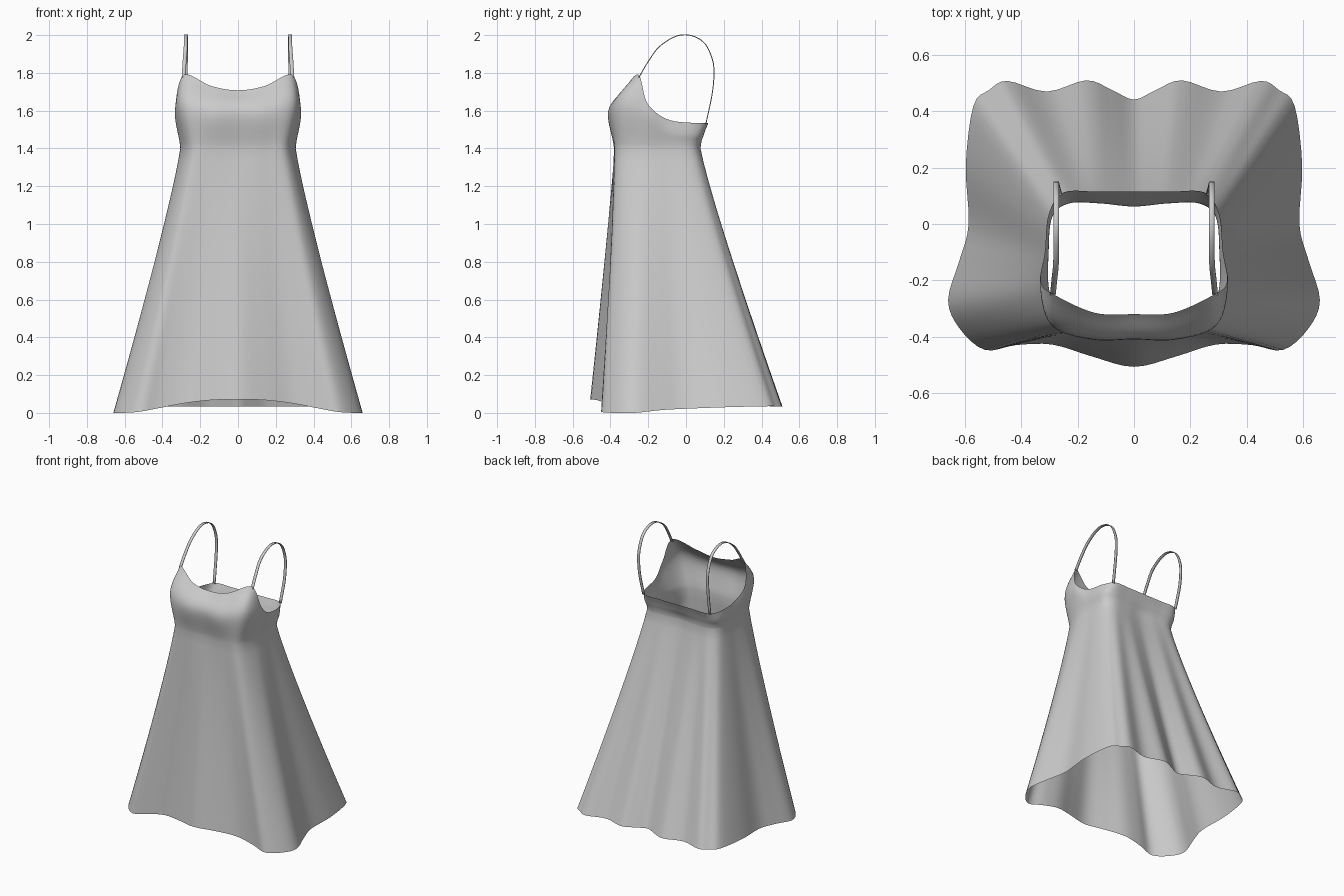
import bpy, bmesh
from mathutils import Vector as V

if "Cube" in bpy.data.objects:
    bpy.data.objects.remove(bpy.data.objects["Cube"])

SUB = 4  # samples between outline keys


def spline(a, b, c, d, t):
    return 0.5 * (2*b + (c - a)*t + (2*a - 5*b + 4*c - d)*t*t + (3*b - a - 3*c + d)*t**3)


def ring(half, step):
    """Mirror a half outline (front centre to back centre) and sample a closed smooth loop."""
    half = [V(p) for p in half]
    keys = half + [V((-p.x, p.y, p.z)) for p in half[-2:0:-1]]
    n, out = len(keys), []
    for i in range(n):
        for j in range(step):
            out.append(spline(keys[i-1], keys[i], keys[(i+1) % n], keys[(i+2) % n], j/step))
    return out


def make_object(name, rows, closed):
    bm = bmesh.new()
    grid = [[bm.verts.new(p) for p in r] for r in rows]
    n = len(rows[0])
    for a, b in zip(grid, grid[1:]):
        for i in range(n if closed else n - 1):
            k = (i + 1) % n
            bm.faces.new((a[i], a[k], b[k], b[i]))
    for f in bm.faces:
        f.smooth = True
    me = bpy.data.meshes.new(name)
    bm.to_mesh(me)
    bm.free()
    ob = bpy.data.objects.new(name, me)
    bpy.context.collection.objects.link(ob)
    return ob


# Wavy hem
hem = ring([(0, -.507, .072), (.15, -.47, .067), (.29, -.428, .05), (.42, -.43, .025),
            (.53, -.447, .005), (.62, -.37, 0), (.66, -.27, 0), (.62, -.13, .015),
            (.587, 0, .022), (.597, .21, .03), (.57, .42, .035), (.515, .475, .035),
            (.45, .508, .035), (.31, .47, .035), (.17, .51, .035), (.08, .477, .035),
            (0, .442, .035)], SUB)
# Waist, bust and top edge with the low armholes and back
waist = ring([(0, -.378, 1.4), (.14, -.38, 1.4), (.25, -.36, 1.4), (.3, -.24, 1.4),
              (.303, -.1, 1.4), (.29, .025, 1.4), (.23, .073, 1.4), (.12, .073, 1.4),
              (0, .062, 1.4)], SUB*2)
bust = ring([(0, -.408, 1.6), (.15, -.408, 1.6), (.295, -.355, 1.63), (.332, -.22, 1.57),
             (.316, -.1, 1.49), (.302, .035, 1.475), (.25, .09, 1.475), (.13, .092, 1.475),
             (0, .088, 1.475)], SUB*2)
top = ring([(0, -.32, 1.708), (.14, -.315, 1.73), (.285, -.25, 1.79), (.33, -.205, 1.64),
            (.315, -.1, 1.555), (.3, .04, 1.535), (.25, .112, 1.535), (.13, .115, 1.535),
            (0, .115, 1.535)], SUB*2)

# Dress body: flaring skirt, then curved bodice
rows = []
for i in range(20):
    s = 1 - i/20
    f = s**1.1
    rows.append([V((w.x + (h.x - w.x)*f, w.y + (h.y - w.y)*f, w.z + (h.z - w.z)*s))
                 for h, w in zip(hem, waist)])
for i in range(15):
    t = i/7
    row = []
    for w, u, p in zip(waist, bust, top):
        if t <= 1:
            row.append(spline(w - V((0, 0, .18)), w, u, p, t))
        else:
            row.append(spline(w, u, p, p + (p - u)*.7, t - 1))
    rows.append(row)
make_object("dress_body", rows, True)

# Shoulder straps: thin ribbons arching from front peak to back edge
path = [V(p) for p in [(.288, -.25, 1.775), (.283, -.2, 1.86), (.277, -.14, 1.94),
                       (.276, -.05, 1.995), (.276, .03, 1.997), (.276, .1, 1.955),
                       (.276, .14, 1.87), (.276, .148, 1.79), (.274, .137, 1.68),
                       (.265, .105, 1.53)]]
ext = [path[0]*2 - path[1]] + path + [path[-1]*2 - path[-2]]
line = [spline(*ext[i:i+4], j/5) for i in range(len(path) - 1) for j in range(5)] + [path[-1]]
for side, name in ((1, "right_strap"), (-1, "left_strap")):
    strap = make_object(name, [[V((side*(p.x + d), p.y, p.z)) for d in (-.01, .01)]
                               for p in line], False)
    mod = strap.modifiers.new("thickness", 'SOLIDIFY')
    mod.thickness = .005
    mod.offset = 0
